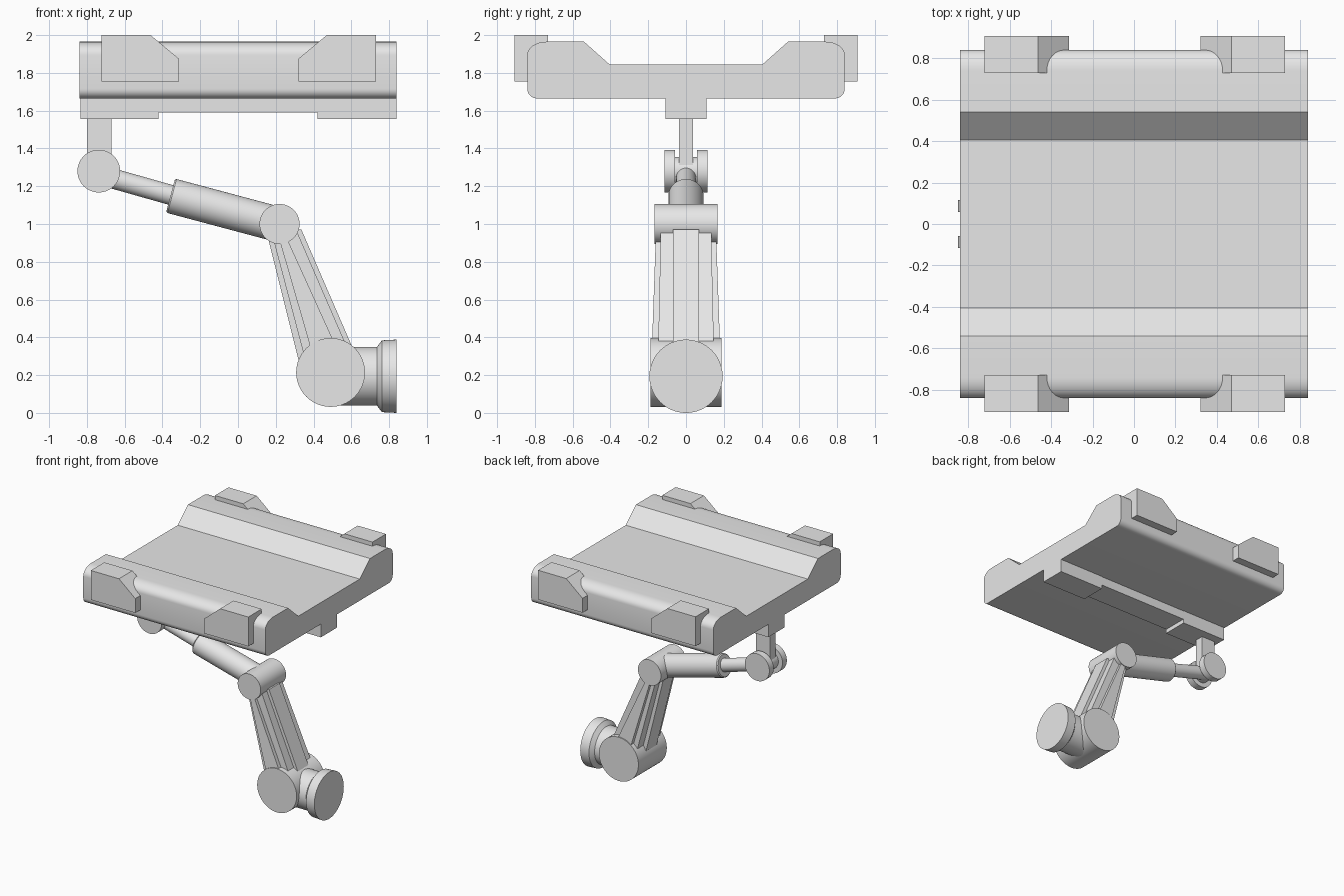
import bpy, bmesh, math
from mathutils import Vector

if "Cube" in bpy.data.objects:
    bpy.data.objects.remove(bpy.data.objects["Cube"])

grey = bpy.data.materials.new("plain_grey")
grey.diffuse_color = (0.8, 0.8, 0.8, 1)
grey.use_nodes = True
grey.node_tree.nodes["Principled BSDF"].inputs["Base Color"].default_value = grey.diffuse_color


def make(name, verts, faces):
    mesh = bpy.data.meshes.new(name)
    mesh.from_pydata([tuple(v) for v in verts], [], faces)
    bm = bmesh.new()
    bm.from_mesh(mesh)
    bmesh.ops.recalc_face_normals(bm, faces=bm.faces)
    bm.to_mesh(mesh)
    bm.free()
    mesh.materials.append(grey)
    ob = bpy.data.objects.new(name, mesh)
    bpy.context.collection.objects.link(ob)
    return ob


def loft(name, rings):
    """Skin equal-length rings of points and cap both ends."""
    n = len(rings[0])
    verts = [p for ring in rings for p in ring]
    faces = [tuple(range(n)), tuple(range(len(verts) - n, len(verts)))]
    for k in range(len(rings) - 1):
        for i in range(n):
            j = (i + 1) % n
            faces.append((k * n + i, k * n + j, (k + 1) * n + j, (k + 1) * n + i))
    return make(name, verts, faces)


def box(name, x0, x1, y0, y1, z0, z1):
    ring = [(x0, y0), (x1, y0), (x1, y1), (x0, y1)]
    return loft(name, [[(x, y, z) for x, y in ring] for z in (z0, z1)])


def turned(name, start, end, steps, segs=64):
    """Round part: steps are (distance from start, radius) along start->end."""
    start, axis = Vector(start), (Vector(end) - Vector(start)).normalized()
    u = axis.orthogonal().normalized()
    v = axis.cross(u)
    angles = [2 * math.pi * i / segs for i in range(segs)]
    return loft(name, [[start + axis * d + (u * math.cos(a) + v * math.sin(a)) * r
                        for a in angles] for d, r in steps])


def rod(name, start, end, r):
    return turned(name, start, end, [(0, r), ((Vector(end) - Vector(start)).length, r)])


def corner(cy, cz, ry, rz, a0, a1, n=8):
    return [(cy + ry * math.cos(math.radians(a0 + (a1 - a0) * i / n)),
             cz + rz * math.sin(math.radians(a0 + (a1 - a0) * i / n))) for i in range(n + 1)]


# Cradle deck: rounded channel profile extruded along x
half = corner(0.79, 1.715, 0.05, 0.05, -90, 0) + corner(0.74, 1.895, 0.10, 0.07, 0, 90)
half += [(0.54, 1.965), (0.405, 1.845)]
deck = half + [(-y, z) for y, z in reversed(half)]
loft("deck", [[(x, y, z) for y, z in deck] for x in (-0.84, 0.84)])

# Four clips with a sloped inner shoulder
clip = [(0.73, 1.755), (0.32, 1.755), (0.32, 1.875), (0.47, 2.0), (0.73, 2.0)]
for sx, xn in ((-1, "left"), (1, "right")):
    for sy, yn in ((-1, "front"), (1, "back")):
        loft(f"clip_{yn}_{xn}", [[(sx * x + (0.007 if sx < 0 else 0), sy * y, z) for x, z in clip]
                                 for y in (0.73, 0.907)])

# Underside rail and end pads
box("rail", -0.43, 0.43, -0.105, 0.105, 1.59, 1.67)
box("pad_left", -0.835, -0.42, -0.108, 0.108, 1.555, 1.67)
box("pad_right", 0.42, 0.84, -0.108, 0.108, 1.555, 1.67)

# Hanging post with the wrist hub and its two discs
box("post", -0.80, -0.67, -0.036, 0.036, 1.28, 1.56)
rod("wrist_hub", (-0.737, -0.07, 1.28), (-0.737, 0.07, 1.28), 0.075)
for s, n in ((-1, "front"), (1, "back")):
    rod(f"wrist_disc_{n}", (-0.737, s * 0.058, 1.28), (-0.737, s * 0.115, 1.28), 0.113)

# Telescoping upper arm
rod("inner_rod", (-0.72, 0, 1.257), (-0.30, 0, 1.138), 0.053)
turned("outer_sleeve", (-0.357, 0, 1.15), (0.22, 0, 0.996),
       [(0, 0.086), (0.008, 0.093), (0.59, 0.093)])

# Middle joint
rod("elbow_joint", (0.22, -0.167, 1.0), (0.22, 0.167, 1.0), 0.106)

# Lower arm: three nested tapering bars forming a stepped section
# (top x range, bottom x range, top half width, bottom half width)
bars = {"core": (0.165, 0.366, 0.30, 0.60, 0.070, 0.070),
        "middle": (0.192, 0.338, 0.335, 0.572, 0.135, 0.147),
        "outer": (0.224, 0.270, 0.38, 0.515, 0.161, 0.180)}
for name, (ta, tb, ba, bb, tw, bw) in bars.items():
    rings = []
    for z in (0.24, 0.97):  # extend the taper into both joints
        t = (z - 0.36) / (0.90 - 0.36)
        a, b, w = ba + (ta - ba) * t, bb + (tb - bb) * t, bw + (tw - bw) * t
        rings.append([(a, -w, z), (b, -w, z), (b, w, z), (a, w, z)])
    loft(f"lower_arm_{name}", rings)

# Base joint and wall mount
rod("base_joint", (0.49, -0.187, 0.214), (0.49, 0.187, 0.214), 0.182)
turned("wall_mount", (0.49, 0, 0.194), (0.84, 0, 0.194),
       [(0, 0.155), (0.245, 0.155), (0.272, 0.19), (0.35, 0.194)])

# Smooth the round surfaces while keeping hard edges
for ob in bpy.context.collection.objects:
    ob.select_set(True)
    bpy.context.view_layer.objects.active = ob
bpy.ops.object.shade_smooth_by_angle(angle=math.radians(25))
